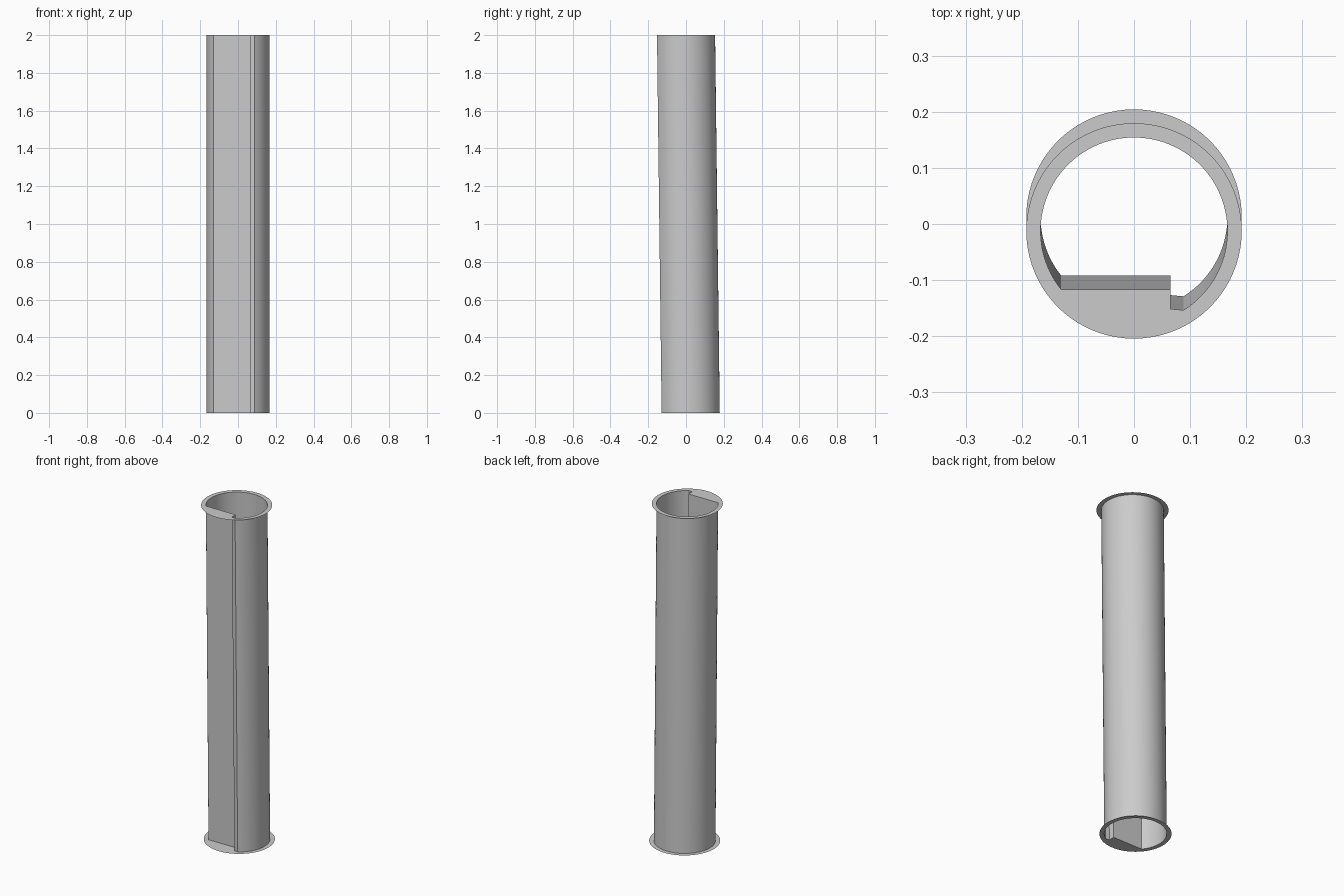
import bpy, bmesh
from math import cos, sin, atan2, pi, tau

if "Cube" in bpy.data.objects:
    bpy.data.objects.remove(bpy.data.objects["Cube"])

R_TUBE, R_RIM, H = 0.1665, 0.192, 2.0
LEAN = 0.0123            # the top leans to the front, the foot to the back


def profile():
    """Round section with a flat front and a small stepped notch."""
    a0 = atan2(-0.141, 0.088) 
    a1 = atan2(-0.104, -0.13) + tau
    n = 72
    pts = [(R_TUBE * cos(a0 + (a1 - a0) * i / n),
            R_TUBE * sin(a0 + (a1 - a0) * i / n)) for i in range(n + 1)]
    return pts + [(0.065, -0.104), (0.065, -0.139)]


def finish(bm, name):
    me = bpy.data.meshes.new(name)
    bm.to_mesh(me)
    bm.free()
    ob = bpy.data.objects.new(name, me)
    bpy.context.collection.objects.link(ob)
    bpy.context.view_layer.objects.active = ob
    ob.select_set(True)
    bpy.ops.object.shade_smooth_by_angle(angle=pi / 6)
    ob.select_set(False)
    return ob


def loop(bm, pts, dy, z):
    vs = [bm.verts.new((x, y + dy, z)) for x, y in pts]
    return [bm.edges.new((vs[i - 1], vs[i])) for i in range(len(vs))]


# Leaning tube wall: a single open surface
bm = bmesh.new()
pts = profile()
low = [bm.verts.new((x, y + LEAN, 0)) for x, y in pts]
top = [bm.verts.new((x, y - LEAN, H)) for x, y in pts]
for i in range(len(pts)):
    bm.faces.new((low[i - 1], low[i], top[i], top[i - 1]))
finish(bm, "tube_wall")

# Thin flat rims at both ends, with the tube section cut out
circle = [(R_RIM * cos(tau * i / 80), R_RIM * sin(tau * i / 80)) for i in range(80)]
for name, dy, z, up in (("bottom_rim", LEAN, 0, 1), ("top_rim", -LEAN, H, 1)):
    bm = bmesh.new()
    edges = loop(bm, circle, dy, z) + loop(bm, pts, dy, z)
    bmesh.ops.triangle_fill(bm, use_beauty=True, use_dissolve=False,
                            edges=edges, normal=(0, 0, up))
    for f in bm.faces:
        f.normal_update()
        if f.normal.z * up < 0:
            f.normal_flip()
    finish(bm, name)
